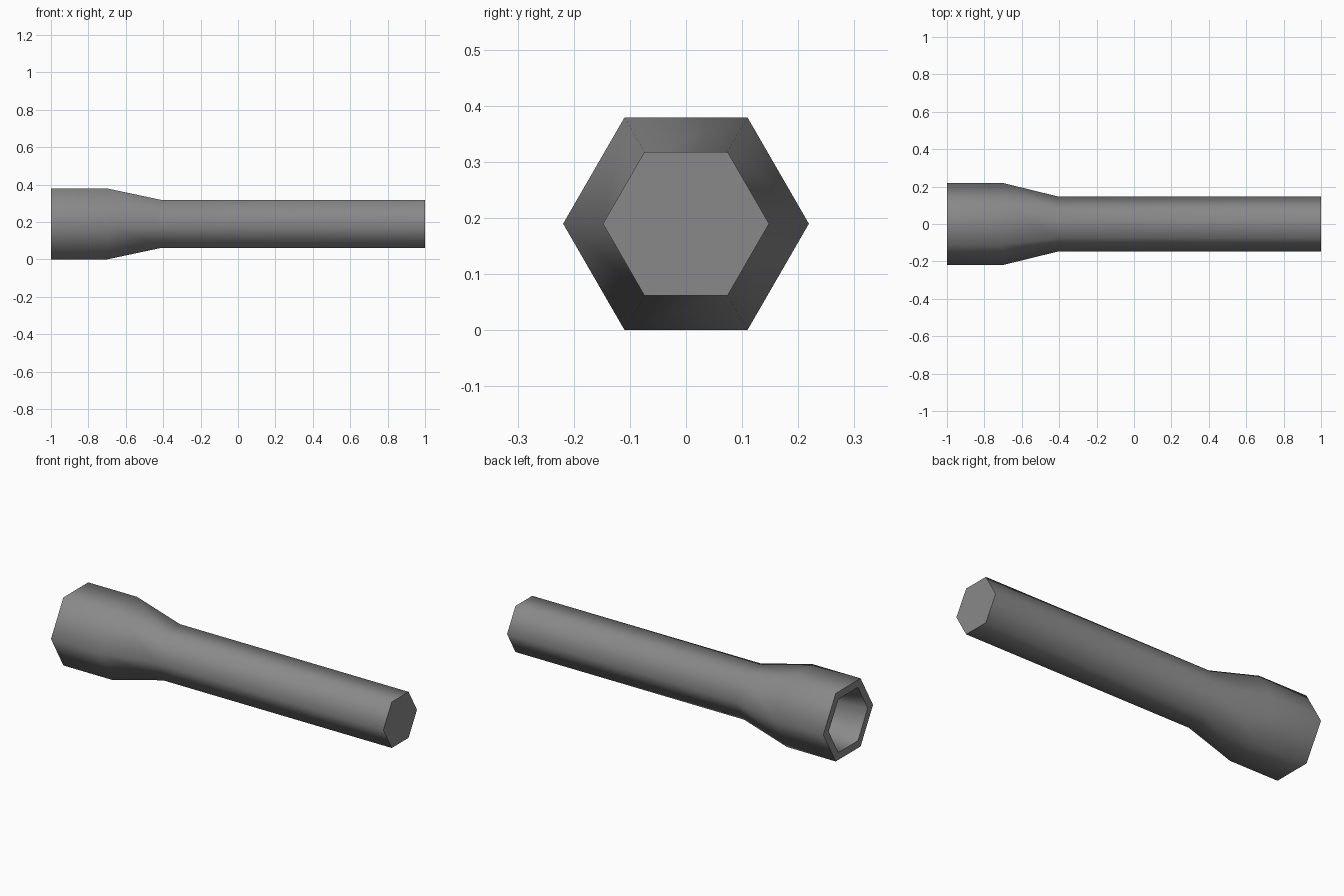
import bpy, bmesh, math

if "Cube" in bpy.data.objects:
    bpy.data.objects.remove(bpy.data.objects["Cube"])

SIDES = 6
CENTRE_Z = 0.19

grey = bpy.data.materials.new("mid grey")
grey.diffuse_color = (0.25, 0.25, 0.25, 1)
grey.use_nodes = True
grey.node_tree.nodes["Principled BSDF"].inputs["Base Color"].default_value = grey.diffuse_color

# Profile (x, corner radius): recess floor, rim, head, taper, handle
profile = [(-0.75, 0.13), (-1.0, 0.172), (-1.0, 0.219), (-0.70, 0.219),
           (-0.41, 0.148), (1.0, 0.148)]

bm = bmesh.new()
rings = []
for x, r in profile:
    ring = []
    for i in range(SIDES):
        a = math.tau * i / SIDES
        ring.append(bm.verts.new((x, r * math.cos(a), CENTRE_Z + r * math.sin(a))))
    rings.append(ring)

# Walls between neighbouring rings
for a, b in zip(rings, rings[1:]):
    for i in range(SIDES):
        j = (i + 1) % SIDES
        bm.faces.new((a[i], a[j], b[j], b[i]))

# Recess floor and handle end
bm.faces.new(rings[0])
bm.faces.new(rings[-1])
bmesh.ops.recalc_face_normals(bm, faces=bm.faces)

mesh = bpy.data.meshes.new("torch_body")
bm.to_mesh(mesh)
bm.free()
mesh.materials.append(grey)
body = bpy.data.objects.new("torch_body", mesh)
bpy.context.collection.objects.link(body)

# Smooth around the six sides, sharp at the ends and rim
bpy.context.view_layer.objects.active = body
body.select_set(True)
bpy.ops.object.shade_smooth_by_angle(angle=math.radians(65))
